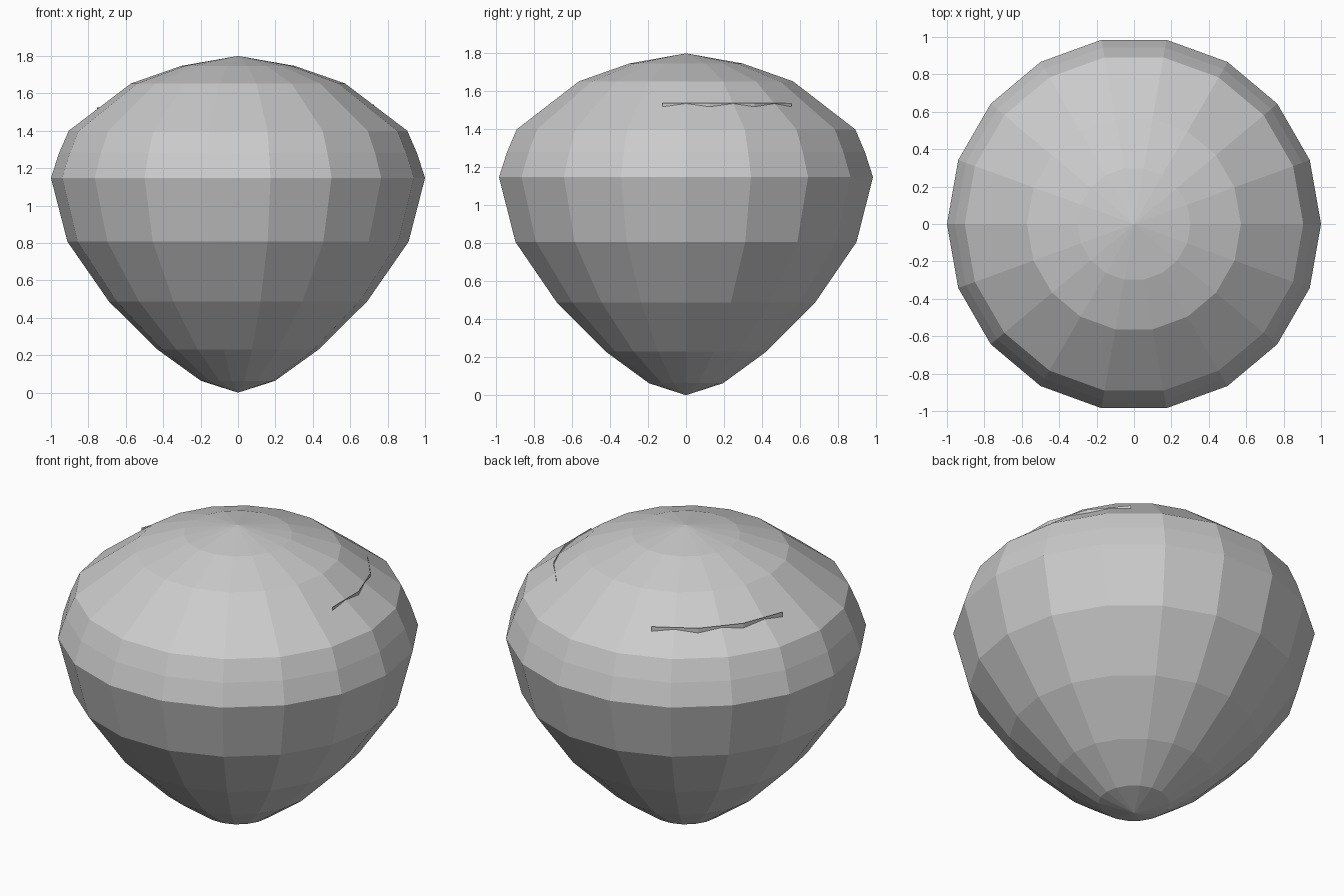
import bpy
import bmesh
from math import cos, sin, radians

cube = bpy.data.objects.get("Cube")
if cube:
    bpy.data.objects.remove(cube, do_unlink=True)

SIDES = 18

grey = bpy.data.materials.new("plain grey")
grey.use_nodes = True
colour = (0.6, 0.6, 0.6, 1)
grey.diffuse_color = colour
grey.node_tree.nodes["Principled BSDF"].inputs["Base Color"].default_value = colour


def polar(r, angle, z):
    a = radians(angle)
    return (r * cos(a), r * sin(a), z)


def finish(bm, name):
    """Turn the bmesh into a flat-shaded object."""
    mesh = bpy.data.meshes.new(name)
    bm.to_mesh(mesh)
    bm.free()
    mesh.materials.append(grey)
    obj = bpy.data.objects.new(name, mesh)
    bpy.context.collection.objects.link(obj)
    return obj


# Faceted bulb: radius and height of each ring, closed by a point at each end
rings = [(0.198, 0.063), (0.43, 0.23), (0.69, 0.487), (0.912, 0.807),
         (1.0, 1.148), (0.957, 1.28), (0.905, 1.40), (0.572, 1.653),
         (0.302, 1.747)]
bm = bmesh.new()
loops = [[bm.verts.new(polar(r, i * 360 / SIDES, z)) for i in range(SIDES)]
         for r, z in rings]
bottom, top = bm.verts.new((0, 0, 0)), bm.verts.new((0, 0, 1.8))
for i in range(SIDES):
    j = (i + 1) % SIDES
    for low, high in zip(loops, loops[1:]):
        bm.faces.new((low[i], low[j], high[j], high[i]))
    bm.faces.new((bottom, loops[0][j], loops[0][i]))
    bm.faces.new((top, loops[-1][i], loops[-1][j]))
finish(bm, "bulb_body")


# Thin upright strips whose top edges stand just clear of the upper slope
def ridge(name, radius, start, z):
    bm = bmesh.new()
    pairs = [[bm.verts.new(polar(radius, start + k * 19.5, h))
              for h in (z - 0.07, z)] for k in range(4)]
    for a, b in zip(pairs, pairs[1:]):
        bm.faces.new((a[0], b[0], b[1], a[1]))
    finish(bm, name)


ridge("ridge_left", 0.737, -9.7, 1.54)
ridge("ridge_right", 0.767, 110.5, 1.525)
